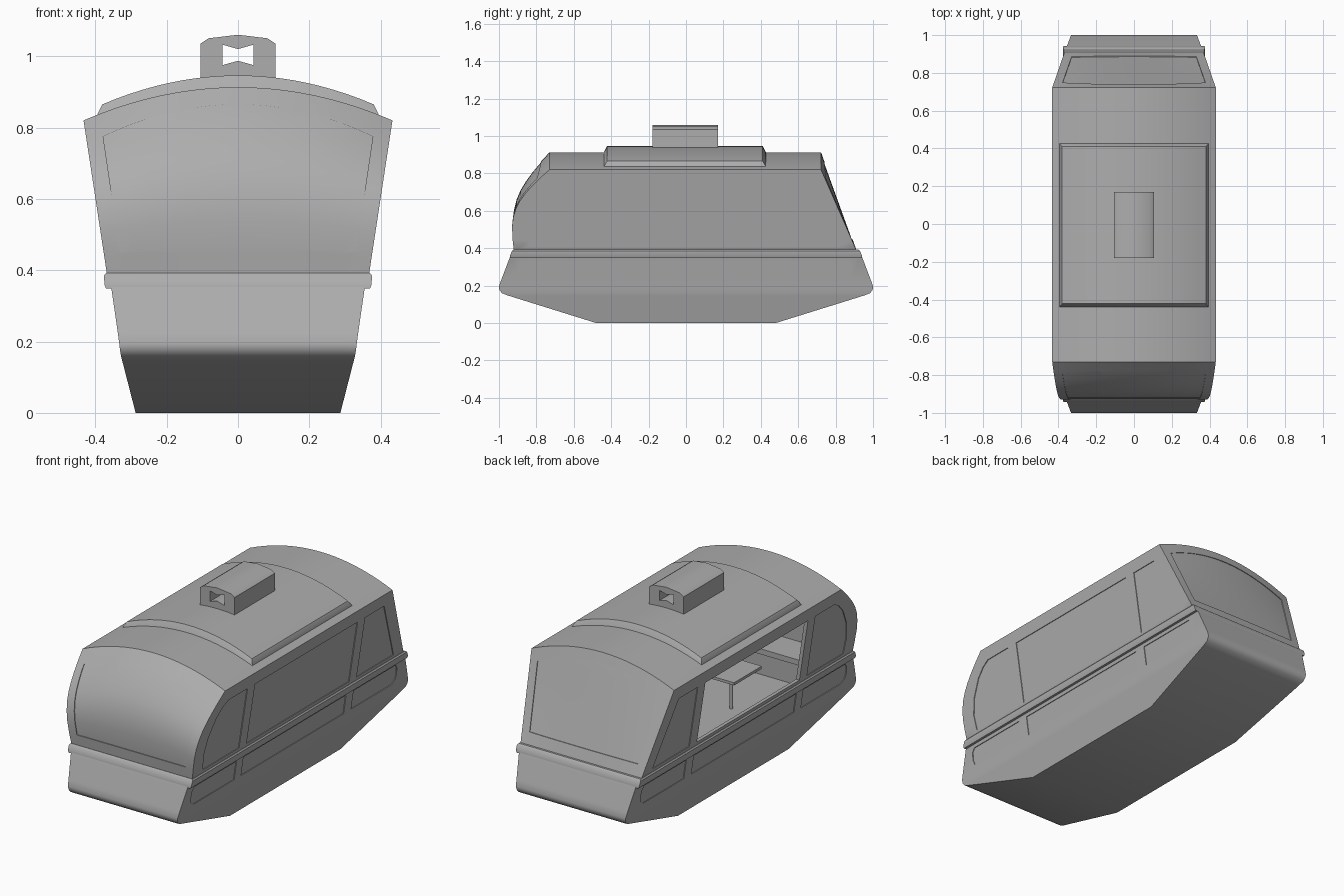
import bpy, bmesh, math

if "Cube" in bpy.data.objects:
    bpy.data.objects.remove(bpy.data.objects["Cube"])

N = 20  # segments across the arched roof

grey = bpy.data.materials.new("mid_grey")
grey.diffuse_color = (.42, .42, .42, 1)
grey.use_nodes = True
grey.node_tree.nodes["Principled BSDF"].inputs["Base Color"].default_value = grey.diffuse_color


def finish(name, bm):
    bmesh.ops.recalc_face_normals(bm, faces=bm.faces)
    me = bpy.data.meshes.new(name)
    bm.to_mesh(me)
    bm.free()
    me.materials.append(grey)
    ob = bpy.data.objects.new(name, me)
    bpy.context.collection.objects.link(ob)
    return ob


def loft(name, levels):
    """Stack of arched rectangles; level = (front y, back y, half width, edge z, arch rise)."""
    bm = bmesh.new()
    us = [2 * i / N - 1 for i in range(N + 1)]
    rings = []
    for yf, yb, w, z, k in levels:
        ring = [bm.verts.new((u * w, yf, z + k * (1 - u * u))) for u in us]
        ring += [bm.verts.new((u * w, yb, z + k * (1 - u * u))) for u in reversed(us)]
        rings.append(ring)
    n = 2 * N + 2
    for a, b in zip(rings, rings[1:]):
        for i in range(n):
            j = (i + 1) % n
            bm.faces.new((a[i], a[j], b[j], b[i]))
    for r in (rings[0], rings[-1]):
        for i in range(N):
            bm.faces.new((r[i], r[i + 1], r[n - 2 - i], r[n - 1 - i]))
    return finish(name, bm)


def prism(name, pts, axis, a, b):
    """Extrude a polygon along x (points are y,z) or y (points are x,z)."""
    bm = bmesh.new()
    place = (lambda p, t: (t, p[0], p[1])) if axis == 'x' else (lambda p, t: (p[0], t, p[1]))
    lo = [bm.verts.new(place(p, a)) for p in pts]
    hi = [bm.verts.new(place(p, b)) for p in pts]
    bm.faces.new(lo)
    bm.faces.new(hi)
    for i in range(len(pts)):
        j = (i + 1) % len(pts)
        bm.faces.new((lo[i], lo[j], hi[j], hi[i]))
    return finish(name, bm)


def cut(ob, cutter, remove=True):
    m = ob.modifiers.new("cut", 'BOOLEAN')
    m.operation, m.solver, m.object = 'DIFFERENCE', 'EXACT', cutter
    bpy.context.view_layer.objects.active = ob
    bpy.ops.object.modifier_apply(modifier=m.name)
    if remove:
        bpy.data.objects.remove(cutter)


def box(name, centre, size):
    x, y, z = centre
    sx, sy, sz = (s / 2 for s in size)
    return prism(name, [(y - sy, z - sz), (y + sy, z - sz), (y + sy, z + sz), (y - sy, z + sz)],
                 'x', x - sx, x + sx)


# Body levels: boat-like lower hull, then the cabin up to the arched roof
HULL = [(-.48, .48, .287, 0, 0), (-.955, .955, .325, .148, 0), (-.985, .985, .328, .16, 0),
        (-.998, .998, .331, .178, 0), (-1, 1, .333, .195, 0), (-.99, .99, .337, .225, 0),
        (-.935, .935, .358, .37, 0)]
FRONT = [(0, -.92), (.15, -.927), (.3, -.93), (.42, -.924), (.53, -.909), (.62, -.888),
         (.71, -.859), (.8, -.824), (.9, -.779), (1, -.73)]
CABIN = [(y, .915 - .193 * f, .366 + .067 * f, .38 + .44 * f, .093 * f) for f, y in FRONT]


def inset_body(name, d, first=0):
    lv = [(a + d, b - d, w - d, z, k) for a, b, w, z, k in (HULL + CABIN)[first:]]
    for i, s in ((0, d), (-1, -d)):
        a, b, w, z, k = lv[i]
        lv[i] = (a, b, w, z + s, k)
    return loft(name, lv)


body = inset_body("cabin_body", 0)

# Shallow recesses for side windows, lower panels, windscreen and rear window
MID = [(-.455, .41), (.435, .41), (.435, .75), (-.455, .75)]
low_end = [(.5, .225), (.85, .225), (.875, .24), (.885, .27), (.88, .31), (.865, .33), (.5, .33)]
shapes = [
    MID,
    [(-.52, .41), (-.835, .41), (-.845, .5), (-.825, .59), (-.775, .68), (-.73, .725), (-.685, .75), (-.52, .75)],
    [(.5, .41), (.82, .41), (.665, .75), (.5, .75)],
    [(-.455, .225), (.435, .225), (.435, .33), (-.455, .33)],
    low_end, [(-y - .015, z) for y, z in low_end]]
cutters = [prism("recess", s, 'x', -1, 1) for s in shapes]
arch = [(x / 10 * .378, .865 - .09 * (x / 10) ** 2) for x in range(10, -11, -1)]
cutters.append(prism("recess", [(-.33, .45), (.33, .45)] + arch, 'y', -1.3, 1.3))
core = inset_body("core", .004)
for c in cutters:
    cut(c, core, False)
    cut(body, c)
bpy.data.objects.remove(core)

# Hollow interior and the open window on the left
cut(body, inset_body("inside", .02, 5))
cut(body, prism("opening", MID, 'x', -.8, -.2))

# Belt rail around the waist
bm = bmesh.new()
section = [(-.02, .35), (.004, .348), (.008, .36), (.008, .385), (.002, .392), (-.02, .392)]
rings = []
for sx, sy in ((1, 1), (-1, 1), (-1, -1), (1, -1)):
    rings.append([bm.verts.new((sx * (.351 + o + .042 * z / .392 * .4),
                                sy * (.937 + o - (z - .35) * .4), z)) for o, z in section])
for i in range(4):
    a, b = rings[i], rings[(i + 1) % 4]
    for j in range(6):
        k = (j + 1) % 6
        bm.faces.new((a[j], a[k], b[k], b[j]))
finish("belt_rail", bm)

# Raised roof panel
loft("roof_panel", [(-.442, .43, .395, .825, .078), (-.437, .425, .393, .84, .078),
                    (-.422, .41, .38, .865, .081)])

# Hanger block with a notched slot through it
hanger = prism("roof_hanger", [(-.105, .92), (.105, .92), (.105, 1.035), (.083, 1.05), (0, 1.06),
                               (-.083, 1.05), (-.105, 1.035)], 'y', -.18, .17)
cut(hanger, prism("slot", [(-.043, .975), (0, .987), (.043, .975), (.043, 1.032), (0, 1.02),
                           (-.043, 1.032)], 'y', -.5, .5))

# Interior: end benches, table on a pole
for s, side in ((-1, "front"), (1, "rear")):
    box(side + "_bench_seat", (0, s * .72, .41), (.56, .2, .03))
    box(side + "_bench_base", (0, s * .75, .32), (.5, .12, .16))
    box(side + "_bench_back", (0, s * .81, .51), (.56, .02, .17))
box("table_top", (-.08, -.28, .45), (.2, .24, .015))
bpy.ops.mesh.primitive_cylinder_add(vertices=16, radius=.009, depth=.22, location=(-.08, -.28, .345))
bpy.context.object.name = "table_pole"
bpy.context.object.data.materials.append(grey)

# Smooth curved faces, keep creases crisp
bpy.ops.object.select_all(action='SELECT')
bpy.context.view_layer.objects.active = body
bpy.ops.object.shade_smooth_by_angle(angle=math.radians(35))
